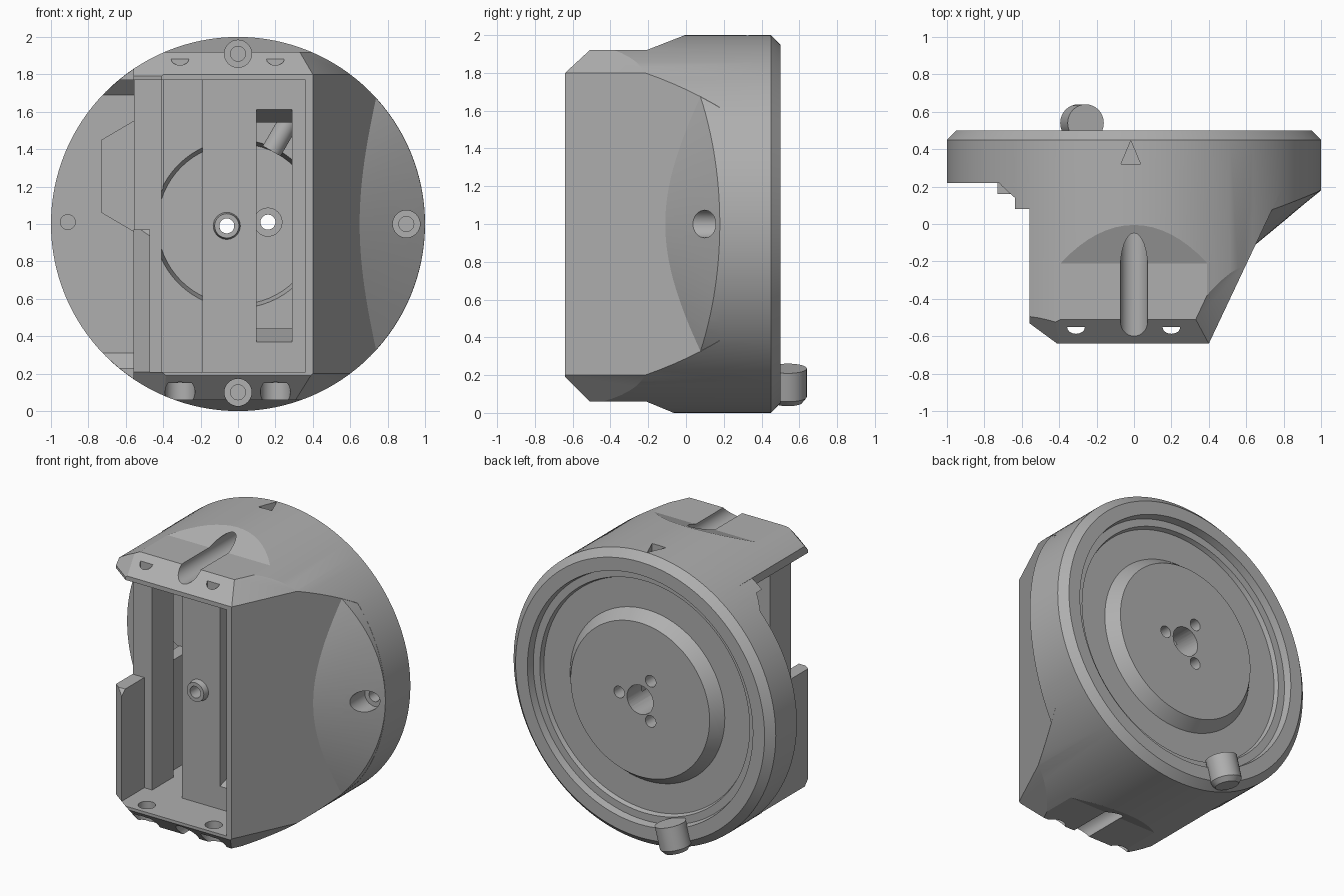
import bpy, bmesh, math
from mathutils import Vector, Matrix

if "Cube" in bpy.data.objects:
    bpy.data.objects.remove(bpy.data.objects["Cube"])

grey = bpy.data.materials.new("mid_grey")
grey.diffuse_color = (0.43, 0.43, 0.43, 1)
grey.use_nodes = True
grey.node_tree.nodes["Principled BSDF"].inputs["Base Color"].default_value = grey.diffuse_color


def finish(name, bm):
    bmesh.ops.recalc_face_normals(bm, faces=bm.faces)
    me = bpy.data.meshes.new(name)
    bm.to_mesh(me)
    bm.free()
    me.materials.append(grey)
    ob = bpy.data.objects.new(name, me)
    bpy.context.collection.objects.link(ob)
    return ob


def prism(name, pts, axis, lo, hi):
    """Extrude a 2D outline along an axis (x: outline is y,z; y: x,z; z: x,y)."""
    bm = bmesh.new()
    i = "xyz".index(axis)

    def ring(h):
        out = []
        for p in pts:
            c = list(p)
            c.insert(i, h)
            out.append(bm.verts.new(c))
        return out
    a, b = ring(lo), ring(hi)
    n = len(pts)
    bm.faces.new(a)
    bm.faces.new(b)
    for k in range(n):
        bm.faces.new((a[k], a[(k + 1) % n], b[(k + 1) % n], b[k]))
    return finish(name, bm)


def box(name, x0, x1, y0, y1, z0, z1):
    return prism(name, [(x0, y0), (x1, y0), (x1, y1), (x0, y1)], "z", z0, z1)


def rod(name, p, q, r, r2=None, seg=32):
    p, q = Vector(p), Vector(q)
    m = Matrix.Translation((p + q) / 2) @ (q - p).to_track_quat("Z", "Y").to_matrix().to_4x4()
    bm = bmesh.new()
    bmesh.ops.create_cone(bm, cap_ends=True, segments=seg, radius1=r,
                          radius2=r if r2 is None else r2, depth=(q - p).length, matrix=m)
    return finish(name, bm)


def lathe(name, prof, seg=128, stretch=1.0):
    """Spin (radius, y) points about the y axis through z = 1; ends lie on the axis."""
    bm = bmesh.new()
    rings = []
    for r, y in prof:
        if r == 0:
            rings.append([bm.verts.new((0, y, 1))])
        else:
            rings.append([bm.verts.new((r * math.cos(t), y, 1 + stretch * r * math.sin(t)))
                          for t in (2 * math.pi * k / seg for k in range(seg))])
    for a, b in zip(rings, rings[1:]):
        for k in range(seg):
            j = (k + 1) % seg
            vs = [a[k], a[j], b[j], b[k]] if len(a) > 1 and len(b) > 1 else (
                [a[0], b[j], b[k]] if len(a) == 1 else [a[k], a[j], b[0]])
            bm.faces.new(vs)
    return finish(name, bm)


def boolean(ob, tool, op="DIFFERENCE"):
    m = ob.modifiers.new("b", "BOOLEAN")
    m.object, m.operation, m.solver = tool, op, "EXACT"
    bpy.context.view_layer.objects.active = ob
    bpy.ops.object.modifier_apply(modifier="b")
    bpy.data.objects.remove(tool)


def slice_off(ob, a, b, c):
    """Cut away the corner outside the plane through three points, and its mirror below."""
    for flip in (False, True):
        p = [Vector((v[0], v[1], 2 - v[2] if flip else v[2])) for v in (a, b, c)]
        n = (p[1] - p[0]).cross(p[2] - p[0]).normalized()
        mid = (p[0] + p[1] + p[2]) / 3
        if n.dot(mid - Vector((0, 0.3, 1))) < 0:
            n = -n
        boolean(ob, rod("slice", mid, mid + n, 0.6))


# Round housing with the stepped rear face
body = lathe("housing", [(0, -0.7), (1, -0.7), (1, 0.45), (0.95, 0.5), (0.86, 0.5), (0.85, 0.45),
                         (0.8, 0.45), (0.79, 0.42), (0.59, 0.42), (0.53, 0.5), (0, 0.5)])

# Trim to the outline from above, then to the outline from the side
boolean(body, prism("plan", [(-1.1, 0.22), (-0.56, 0.22), (-0.56, -0.53), (-0.41, -0.64),
                             (0.4, -0.64), (0.787, 0.18), (1.1, 0.18), (1.1, 0.7), (-1.1, 0.7)],
                    "z", -0.2, 2.2), "INTERSECT")
boolean(body, prism("side", [(-0.64, 0.19), (-0.51, 0.06), (-0.21, 0.06), (-0.06, -0.002),
                             (-0.06, -0.1), (0.7, -0.1), (0.7, 2.1), (0, 2.1), (0, 2.002),
                             (-0.21, 1.92), (-0.51, 1.92), (-0.64, 1.8)],
                    "x", -1.2, 1.2), "INTERSECT")

# Slanted corners of roof and floor, right and left
slice_off(body, (0.4, -0.64, 1.8), (0.56, -0.3, 1.8), (0.33, -0.51, 1.92))
slice_off(body, (-0.56, -0.53, 1.79), (-0.41, -0.64, 1.79), (-0.41, -0.52, 1.92))

# Conical swelling on the right flank, kept inside the round housing
flank = lathe("flank", [(0, -0.11), (0.65, -0.11), (1.01, 0.188), (0.95, 0.3), (0, 0.3)],
              stretch=1.43)
boolean(flank, box("flank_side", 0.5, 1.2, -0.5, 0.5, -0.5, 2.5), "INTERSECT")
boolean(flank, lathe("flank_limit", [(0, -0.5), (0.999, -0.5), (0.999, 0.4), (0, 0.4)]),
        "INTERSECT")
boolean(body, flank, "UNION")

# Inner cavity, open left side above the low wall, sunken circle at the back
boolean(body, box("cavity", -0.47, 0.36, -1, 0.2, 0.21, 1.77))
boolean(body, box("side_opening", -1.2, -0.4, -1, 0.22, 0.97, 1.77))
boolean(body, prism("wall_chamfer", [(-0.7, 0.84), (-0.45, 1.07), (-0.7, 1.07)], "x", -0.7, -0.45))
boolean(body, rod("dish", (0, 0.19, 1), (0, 0.28, 1), 0.452, 0.43, seg=64))

# Counterbored screw channels at top, bottom and right, plus a small left hole
for x, z in ((0, 1.91), (0, 0.1), (0.9, 1)):
    boolean(body, rod("channel", (x, -1, z), (x, 0.2, z), 0.073))
    boolean(body, rod("screw_hole", (x, 0.1, z), (x, 0.4, z), 0.04))
boolean(body, rod("left_hole", (-0.91, 0, 1.01), (-0.91, 0.4, 1.01), 0.04))

# D-shaped roof holes and counterbored floor holes
for x in (-0.31, 0.2):
    arc = [(x + 0.047 * math.cos(t), -0.552 - 0.035 * math.sin(t))
           for t in (math.pi * k / 12 for k in range(13))]
    boolean(body, prism("roof_hole", arc, "z", 1.7, 2))
    boolean(body, rod("floor_hole", (x, -0.55, 0.1), (x, -0.55, 0.3), 0.055))
    boolean(body, rod("floor_bore", (x, -0.55, -0.1), (x, -0.55, 0.15), 0.08))

# Hub hole and three fixing holes
boolean(body, rod("hub", (0, 0, 1), (0, 0.7, 1), 0.1))
for k in range(3):
    t = math.radians(120 * k)
    x, z = 0.16 * math.cos(t), 1.01 + 0.16 * math.sin(t)
    boolean(body, rod("fixing", (x, 0, z), (x, 0.7, z), 0.04))
    boolean(body, rod("fixing_bore", (x, 0, z), (x, 0.34, z), 0.075))

# Triangular index mark on top
boolean(body, prism("mark", [(-0.07, 0.32), (0.035, 0.32), (-0.017, 0.445)], "z", 1.95, 2.1))

# Sloped ends of the left recess
for name, s in (("recess_end_top", 1), ("recess_end_bottom", -1)):
    pts = [(0.23, 0.68), (0.22, 0.69), (0.14, 0.77), (0.08, 0.77), (0.08, 1.1), (0.23, 1.1)]
    wedge = prism(name, [(y, 1 + s * z) for y, z in pts], "x", -0.8, -0.55)
    boolean(wedge, lathe("limit", [(0, -0.5), (0.999, -0.5), (0.999, 0.4), (0, 0.4)]), "INTERSECT")

# Central plate with a tapered slot and a hollow boss
plate = box("centre_plate", -0.19, 0.365, -0.34, -0.12, 0.2, 1.78)
boolean(plate, prism("slot", [(-0.35, 0.365), (-0.11, 0.445), (-0.11, 1.54), (-0.35, 1.615)],
                     "x", 0.1, 0.29))
boolean(plate, rod("boss_ring", (-0.06, -0.3, 0.99), (-0.06, -0.38, 0.99), 0.08, 0.065), "UNION")
boolean(plate, rod("boss_hole", (-0.06, -0.6, 0.99), (-0.06, 0, 0.99), 0.04))

# Upright strip on the left and the flat raised block behind it
strip = box("left_strip", -0.555, -0.41, -0.35, -0.12, 0.2, 1.78)
block = prism("side_block", [(-0.73, 1.06), (-0.56, 0.96), (-0.42, 0.96), (-0.42, 1.62),
                             (-0.56, 1.55), (-0.73, 1.45)], "y", 0.16, 0.25)

# Inner lever and rear locking pin
lever = rod("inner_lever", (0.18, 0.12, 1.39), (0.29, 0.12, 1.58), 0.055)
pin = rod("rear_pin", (-0.258, 0.54, 0.235), (-0.298, 0.54, 0.085), 0.1)
pin_tip = rod("rear_pin_tip", (-0.298, 0.54, 0.085), (-0.306, 0.54, 0.055), 0.1, 0.075)

for ob in list(bpy.data.objects):
    bpy.ops.object.select_all(action="DESELECT")
    ob.select_set(True)
    bpy.context.view_layer.objects.active = ob
    bpy.ops.object.shade_smooth_by_angle(angle=math.radians(20))
